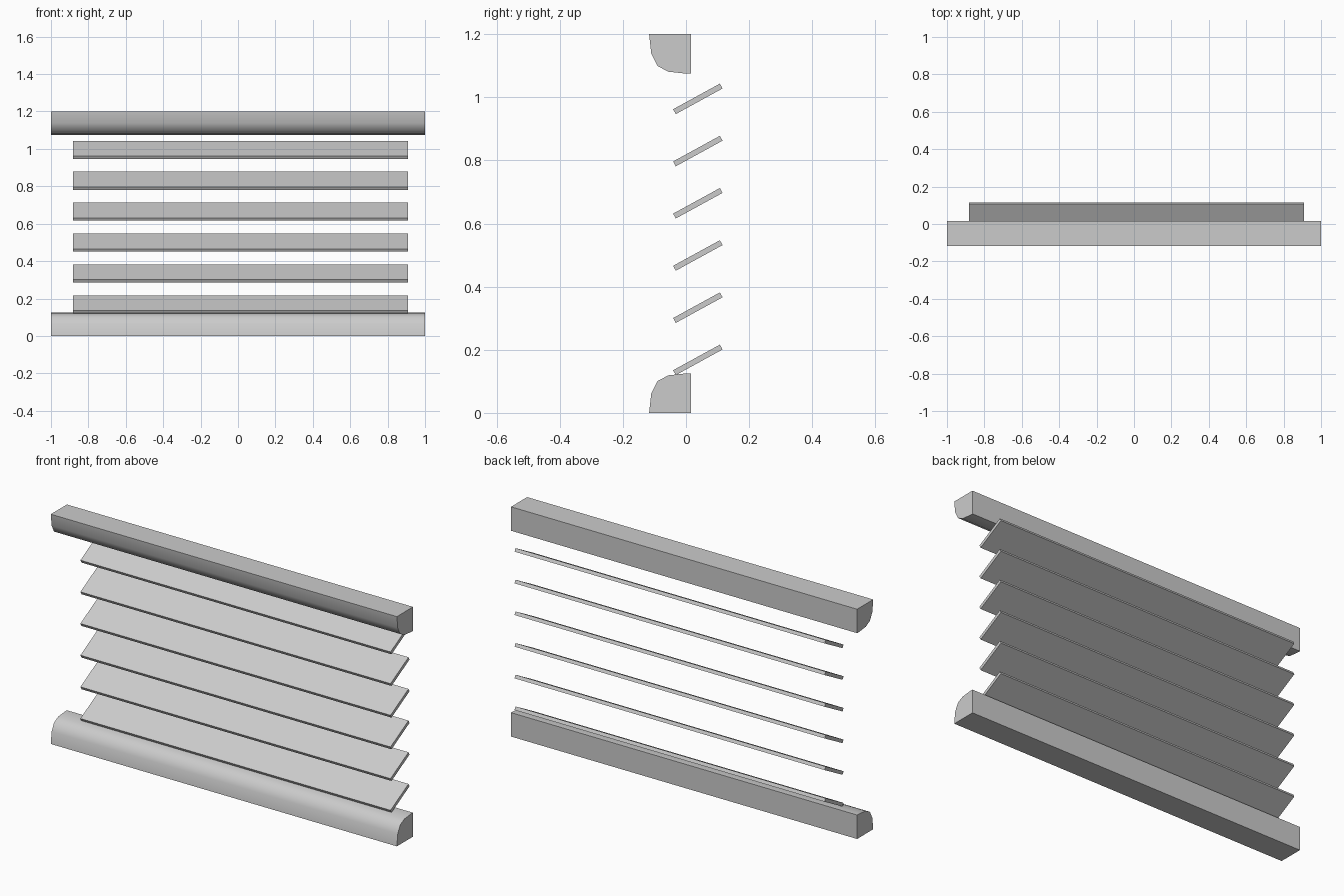
import bpy
import bmesh
import math

if "Cube" in bpy.data.objects:
    bpy.data.objects.remove(bpy.data.objects["Cube"])


def extrude_x(name, profile, x0, x1):
    """Closed (y, z) profile swept along x."""
    bm = bmesh.new()
    a = [bm.verts.new((x0, y, z)) for y, z in profile]
    b = [bm.verts.new((x1, y, z)) for y, z in profile]
    n = len(profile)
    bm.faces.new(a)
    bm.faces.new(b)
    for i in range(n):
        j = (i + 1) % n
        bm.faces.new((a[i], a[j], b[j], b[i]))
    bmesh.ops.recalc_face_normals(bm, faces=bm.faces)
    mesh = bpy.data.meshes.new(name)
    bm.to_mesh(mesh)
    bm.free()
    obj = bpy.data.objects.new(name, mesh)
    bpy.context.collection.objects.link(obj)
    return obj


def smooth(obj, degrees):
    bpy.ops.object.select_all(action='DESELECT')
    obj.select_set(True)
    bpy.context.view_layer.objects.active = obj
    bpy.ops.object.shade_smooth_by_angle(angle=math.radians(degrees))


# Rails: rounded front, flat back; the top one is the bottom one flipped
HEIGHT = 1.2
rail = [(0.016, 0), (-0.117, 0), (-0.110, 0.062), (-0.090, 0.101),
        (-0.056, 0.119), (0.0, 0.125), (0.016, 0.125)]
smooth(extrude_x("bottom_rail", rail, -1, 1), 40)
smooth(extrude_x("top_rail", [(y, HEIGHT - z) for y, z in rail], -1, 1), 40)

# Tilted slats
TILT = math.radians(28.7)
HALF_W, HALF_T = 0.0845, 0.0088
c, s = math.cos(TILT), math.sin(TILT)
for i in range(6):
    cz = 0.168 + i * 0.1654
    corners = [(-HALF_W, -HALF_T), (HALF_W, -HALF_T), (HALF_W, HALF_T), (-HALF_W, HALF_T)]
    profile = [(0.0375 + u * c - v * s, cz + u * s + v * c) for u, v in corners]
    extrude_x(f"slat_{i + 1}", profile, -0.882, 0.91)
